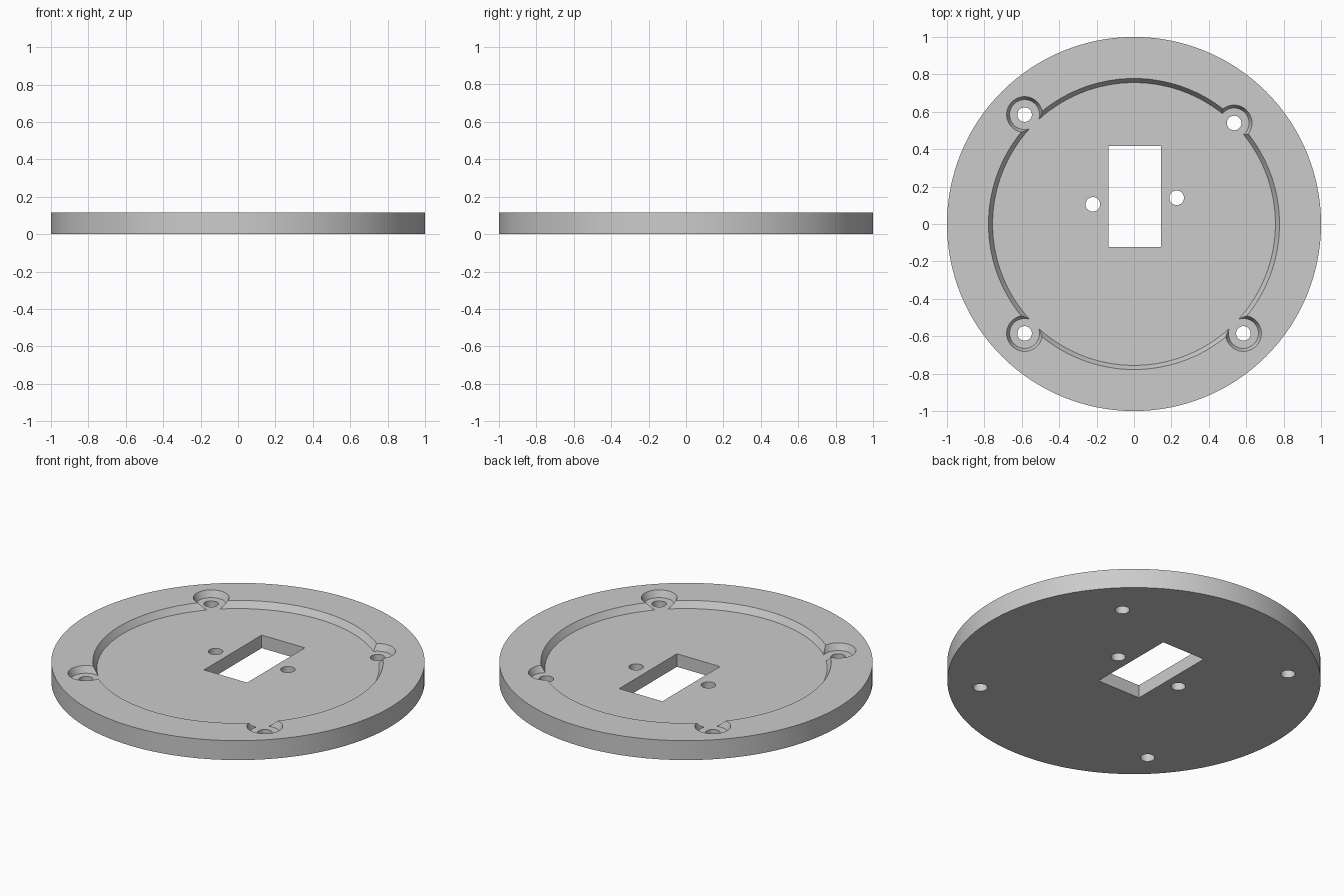
import bpy, math

if "Cube" in bpy.data.objects:
    bpy.data.objects.remove(bpy.data.objects["Cube"])

TOP, FLOOR = 0.115, 0.077      # plate thickness and recess floor height
EXTRA = 0.02                   # cutter overshoot above the top face

grey = bpy.data.materials.new("grey")
grey.diffuse_color = (0.6, 0.6, 0.6, 1)
grey.use_nodes = True
grey.node_tree.nodes["Principled BSDF"].inputs["Base Color"].default_value = grey.diffuse_color


def cone(name, x, y, r_low, r_high, z0, z1, sides):
    bpy.ops.mesh.primitive_cone_add(vertices=sides, radius1=r_low, radius2=r_high,
                                    depth=z1 - z0, location=(x, y, (z0 + z1) / 2))
    ob = bpy.context.object
    ob.name = name
    return ob


def cut(cutter):
    mod = plate.modifiers.new("cut", 'BOOLEAN')
    mod.operation, mod.solver, mod.object = 'DIFFERENCE', 'EXACT', cutter
    bpy.context.view_layer.objects.active = plate
    bpy.ops.object.modifier_apply(modifier=mod.name)
    bpy.data.objects.remove(cutter, do_unlink=True)


def cut_pocket(x, y, r_floor, r_top, sides):
    # tapered pocket, its wall continued past the top face
    slope = (r_top - r_floor) / (TOP - FLOOR)
    cut(cone("pocket_cutter", x, y, r_floor, r_top + slope * EXTRA, FLOOR, TOP + EXTRA, sides))


def cut_hole(x, y, r):
    cut(cone("hole_cutter", x, y, r, r, -0.05, TOP + 0.05, 32))


# round base plate
plate = cone("mounting_plate", 0, 0, 1, 1, 0, TOP, 128)
plate.data.materials.append(grey)

# wide shallow recess
cut_pocket(0, 0, 0.756, 0.778, 128)

# four screw seats with through holes
screws = [(-0.585, 0.585), (0.535, 0.54), (-0.585, -0.585), (0.585, -0.585)]
for x, y in screws:
    cut_pocket(x, y, 0.08, 0.096, 48)
for x, y in screws:
    cut_hole(x, y, 0.039)

# two small holes beside the window
cut_hole(-0.22, 0.105, 0.039)
cut_hole(0.228, 0.14, 0.039)

# rectangular window
bpy.ops.mesh.primitive_cube_add(size=1, location=(0.004, 0.1475, TOP / 2))
window = bpy.context.object
window.scale = (0.282, 0.539, 0.3)
cut(window)

# smooth round walls, sharp rims
bpy.ops.object.select_all(action='DESELECT')
plate.select_set(True)
bpy.context.view_layer.objects.active = plate
bpy.ops.object.shade_smooth_by_angle(angle=math.radians(25))
